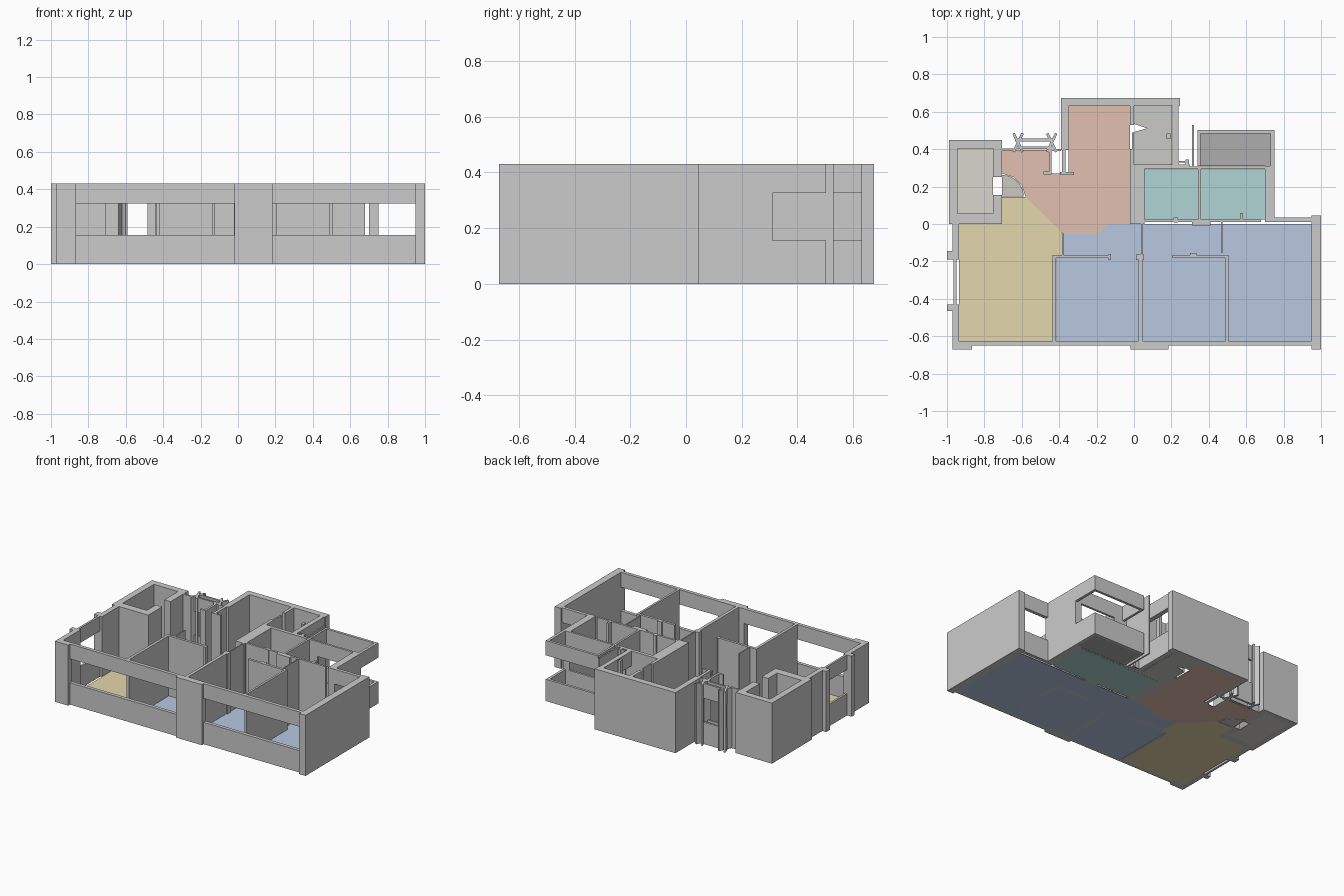
import bpy, bmesh, math

H, SILL, HEAD = 0.43, 0.155, 0.325     # wall height and window band
T = 0.004                              # floor thickness


def boxes(name, rects, bands=((0, H),)):
    """One object made of upright boxes, each rect = (x0, x1, y0, y1)."""
    bm = bmesh.new()
    for x0, x1, y0, y1 in rects:
        for z0, z1 in bands:
            v = bmesh.ops.create_cube(bm, size=1)["verts"]
            bmesh.ops.scale(bm, vec=(x1 - x0, y1 - y0, z1 - z0), verts=v)
            bmesh.ops.translate(bm, vec=((x0 + x1) / 2, (y0 + y1) / 2, (z0 + z1) / 2), verts=v)
    return finish(name, bm)


def finish(name, bm):
    me = bpy.data.meshes.new(name)
    bm.to_mesh(me)
    bm.free()
    ob = bpy.data.objects.new(name, me)
    bpy.context.collection.objects.link(ob)
    return ob


def windows(name, rects):
    """Walls open between sill and lintel."""
    return boxes(name, rects, ((0, SILL), (HEAD, H)))


def floor(name, pts, rgb):
    bm = bmesh.new()
    f = bm.faces.new([bm.verts.new((x, y, 0)) for x, y in pts])
    top = bmesh.ops.extrude_face_region(bm, geom=[f])["geom"]
    bmesh.ops.translate(bm, vec=(0, 0, T), verts=[g for g in top if isinstance(g, bmesh.types.BMVert)])
    bmesh.ops.recalc_face_normals(bm, faces=bm.faces)
    ob = finish(name, bm)
    mat = bpy.data.materials.new(name + "_colour")
    mat.diffuse_color = (*rgb, 1)
    ob.data.materials.append(mat)


def rect(x0, x1, y0, y1):
    return [(x0, y0), (x1, y0), (x1, y1), (x0, y1)]


# Room floors
floor("living_floor", [(-0.935, -0.625), (-0.437, -0.625), (-0.437, -0.17), (-0.385, -0.17),
                       (-0.385, -0.045), (-0.58, 0.145), (-0.705, 0.145), (-0.705, 0),
                       (-0.935, 0)], (0.78, 0.68, 0.42))
floor("bedroom_floor", [(-0.415, -0.625), (0.95, -0.625), (0.95, 0), (-0.135, 0), (-0.19, -0.05),
                        (-0.38, -0.05), (-0.38, -0.17), (-0.415, -0.17)], (0.48, 0.58, 0.75))
floor("kitchen_floor", [(-0.705, 0.395), (-0.45, 0.395), (-0.45, 0.27), (-0.35, 0.27), (-0.35, 0.63),
                        (-0.022, 0.63), (-0.022, 0), (-0.135, 0), (-0.19, -0.05), (-0.38, -0.05),
                        (-0.58, 0.145), (-0.6, 0.205), (-0.645, 0.25), (-0.705, 0.27)],
      (0.77, 0.53, 0.44))
arc = [(-0.705 + 0.115 * math.cos(a * math.pi / 16), 0.147 + 0.115 * math.sin(a * math.pi / 16))
       for a in range(9)]
floor("door_swing_floor", [(-0.705, 0.147)] + arc, (0.6, 0.58, 0.54))
for i, (x0, x1) in enumerate(((0.055, 0.343), (0.357, 0.70))):
    floor(f"bathroom_floor_{i + 1}", rect(x0, x1, 0.025, 0.292), (0.43, 0.66, 0.655))
floor("utility_floor", [(0, 0.31), (0.2, 0.31), (0.2, 0.63), (0, 0.63), (0, 0.535), (0.07, 0.512),
                        (0, 0.492)], (0.59, 0.60, 0.555))
floor("balcony_floor", rect(0.355, 0.73, 0.31, 0.485), (0.42, 0.42, 0.42))
floor("shaft_floor", rect(-0.945, -0.755, 0.055, 0.405), (0.69, 0.67, 0.61))

# Solid outer walls and corner piers
boxes("front_piers", [(-0.97, -0.865, -0.67, -0.625), (-0.02, 0.185, -0.67, -0.625)])
boxes("side_walls", [(0.95, 1.0, -0.67, 0.045), (-0.97, -0.935, -0.625, -0.43),
                     (-1.0, -0.97, -0.465, -0.43), (-1.0, -0.97, -0.19, -0.145),
                     (-0.97, -0.935, -0.19, 0)])
boxes("shaft_walls", [(-0.99, -0.945, 0, 0.45), (-0.945, -0.705, 0.405, 0.45),
                      (-0.945, -0.705, 0, 0.055), (-0.755, -0.705, 0.055, 0.155),
                      (-0.755, -0.705, 0.25, 0.405)])
boxes("kitchen_walls", [(-0.39, 0.245, 0.63, 0.675), (-0.39, -0.35, 0.395, 0.63),
                        (-0.385, -0.365, 0.27, 0.395)])
boxes("central_pier", [(-0.022, 0.055, 0, 0.31)])
boxes("bathroom_side_wall", [(0.70, 0.75, 0.01, 0.31)])

# Walls with long window openings
windows("front_windows", [(-0.865, -0.02, -0.65, -0.625), (0.185, 0.95, -0.65, -0.625)])
windows("left_window", [(-0.965, -0.95, -0.43, -0.19)])
windows("rear_window", [(0.75, 0.95, 0.012, 0.035)])
windows("utility_window", [(0.205, 0.238, 0.31, 0.63)])
windows("balcony_walls", [(0.34, 0.75, 0.485, 0.503), (0.73, 0.75, 0.31, 0.485),
                          (0.34, 0.355, 0.31, 0.485)])

# Bedroom partitions
boxes("bedroom_partitions", [(-0.437, -0.417, -0.625, -0.165), (-0.417, -0.13, -0.183, -0.165),
                             (-0.135, -0.122, -0.192, -0.16), (0.023, 0.045, -0.625, -0.16),
                             (0.012, 0.053, -0.192, -0.162), (0.205, 0.505, -0.183, -0.165),
                             (0.30, 0.335, -0.175, -0.155), (0.49, 0.505, -0.625, -0.165)])
boxes("corridor_partitions", [(0.038, 0.046, -0.16, 0), (0.465, 0.473, -0.155, 0.01),
                              (-0.386, -0.378, -0.165, -0.05)])

# Bathroom partitions with door jambs
boxes("bathroom_partitions", [(0.055, 0.68, 0.01, 0.025), (0.343, 0.357, 0.01, 0.3),
                              (0.055, 0.42, 0.293, 0.308), (0.21, 0.235, 0.008, 0.035),
                              (0.31, 0.41, -0.008, 0.012), (0.568, 0.583, 0.01, 0.058)])
windows("bathroom_window", [(0.42, 0.70, 0.293, 0.308)])

# Utility room partitions and outer screen
boxes("utility_partitions", [(-0.022, 0, 0.53, 0.63), (-0.01, 0, 0.40, 0.49),
                             (-0.022, 0, 0.31, 0.40), (0, 0.30, 0.305, 0.318),
                             (0.275, 0.293, 0.31, 0.345), (0.24, 0.275, 0.328, 0.338),
                             (0.175, 0.195, 0.455, 0.485)])
boxes("utility_screen", [(0.31, 0.32, 0.308, 0.53)])

# Entrance: jambs, stubs and double bands
boxes("entrance_stubs", [(-0.705, -0.64, 0.392, 0.404), (-0.455, -0.44, 0.27, 0.40),
                         (-0.485, -0.44, 0.265, 0.28), (-0.395, -0.32, 0.263, 0.277),
                         (-0.44, -0.39, 0.39, 0.402)])
windows("entrance_bands", [(-0.635, -0.43, 0.402, 0.414), (-0.635, -0.43, 0.442, 0.456)])
for i, x in enumerate((-0.62, -0.44)):
    for j, a in enumerate((0.45, -0.45)):
        post = boxes(f"entrance_jamb_{i}_{j}", [(-0.007, 0.007, -0.055, 0.055)])
        post.location = (x, 0.435, 0)
        post.rotation_euler.z = a
